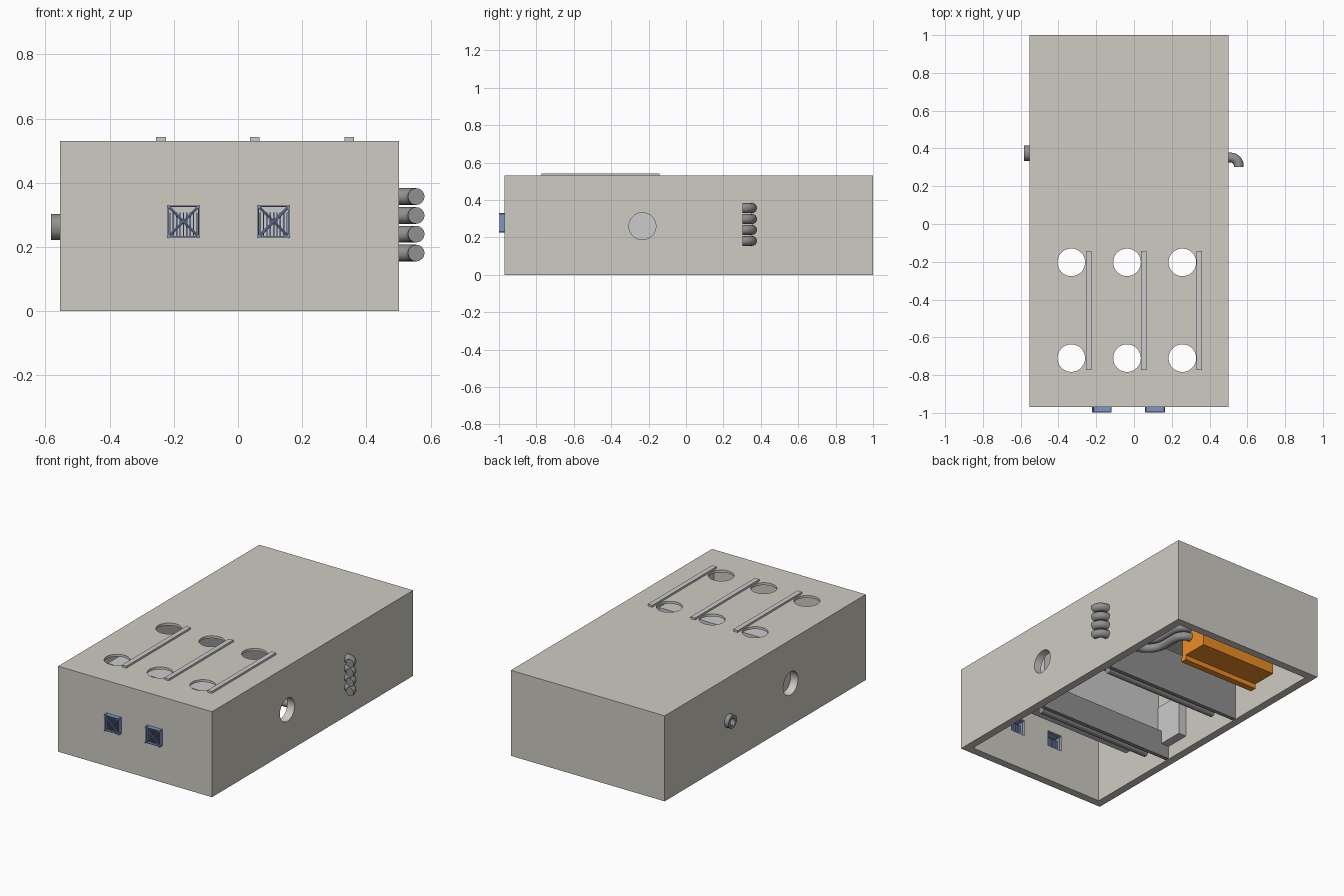
import bpy, math
from mathutils import Vector

if "Cube" in bpy.data.objects:
    bpy.data.objects.remove(bpy.data.objects["Cube"])


def material(name, rgb):
    m = bpy.data.materials.new(name)
    m.diffuse_color = (*rgb, 1)
    m.use_nodes = True
    m.node_tree.nodes["Principled BSDF"].inputs["Base Color"].default_value = m.diffuse_color
    return m


BLUE = material("blue", (0.22, 0.30, 0.55))
ORANGE = material("orange", (0.85, 0.27, 0.02))
DARK = material("dark_grey", (0.28, 0.28, 0.28))
WARM = material("warm_grey", (0.62, 0.60, 0.54))


def box(name, lo, hi, mat=None):
    lo, hi = Vector(lo), Vector(hi)
    bpy.ops.mesh.primitive_cube_add(size=1, location=(lo + hi) / 2)
    o = bpy.context.object
    o.name = name
    o.scale = hi - lo
    bpy.ops.object.transform_apply(location=False, rotation=False)
    if mat:
        o.data.materials.append(mat)
    return o


def rod(name, a, b, r, sides=32, mat=None):
    a, b = Vector(a), Vector(b)
    d = b - a
    bpy.ops.mesh.primitive_cylinder_add(vertices=sides, radius=r, depth=d.length, location=(a + b) / 2)
    o = bpy.context.object
    o.name = name
    o.rotation_euler = d.to_track_quat('Z', 'Y').to_euler()
    bpy.ops.object.transform_apply(location=False, rotation=True)
    bpy.ops.object.shade_smooth_by_angle(angle=math.radians(35))
    if mat:
        o.data.materials.append(mat)
    return o


def cut(target, cutter):
    bpy.context.view_layer.objects.active = target
    m = target.modifiers.new("cut", 'BOOLEAN')
    m.operation, m.solver, m.object = 'DIFFERENCE', 'EXACT', cutter
    bpy.ops.object.modifier_apply(modifier=m.name)
    bpy.data.objects.remove(cutter)


def pipe(name, pts, r, mat=None):
    c = bpy.data.curves.new(name, 'CURVE')
    c.dimensions = '3D'
    c.bevel_depth, c.bevel_resolution, c.use_fill_caps = r, 6, True
    s = c.splines.new('POLY')
    s.points.add(len(pts) - 1)
    for p, q in zip(s.points, pts):
        p.co = (*q, 1)
    s.use_smooth = True
    o = bpy.data.objects.new(name, c)
    bpy.context.collection.objects.link(o)
    if mat:
        c.materials.append(mat)
    return o


def arc(cx, cy, r, a0, a1, z, n=8):
    angles = [math.radians(a0 + (a1 - a0) * i / n) for i in range(n + 1)]
    return [(cx + r * math.cos(a), cy + r * math.sin(a), z) for a in angles]


# open-bottomed casing with a thin lid, round and square openings
case = box("casing", (-0.554, -0.97, 0), (0.501, 1.0, 0.53), WARM)
cut(case, box("cavity", (-0.504, -0.92, -0.1), (0.451, 0.95, 0.515), WARM))
for x in (-0.332, -0.037, 0.256):
    for y in (-0.203, -0.71):
        cut(case, rod("top_hole", (x, y, 0.45), (x, y, 0.6), 0.073, 48, WARM))
for a, b in ((0.4, 0.6), (-0.65, -0.45)):
    cut(case, rod("side_hole", (a, -0.233, 0.26), (b, -0.233, 0.26), 0.072, 48, WARM))
VENTS = (-0.17, 0.111)
for x in VENTS:
    cut(case, box("vent_hole", (x - 0.05, -1.1, 0.229), (x + 0.05, -0.85, 0.329), WARM))
cut(case, rod("outlet_hole", (-0.65, 0.375, 0.262), (-0.45, 0.375, 0.262), 0.039, 32, WARM))

# raised strips on the lid
for x in (-0.24, 0.052, 0.346):
    box("lid_strip", (x - 0.015, -0.772, 0.53), (x + 0.015, -0.142, 0.542))

# blue front grilles: framed corner posts, crossed bars and thin slats
for x in VENTS:
    z, h = 0.279, 0.047
    for s in (-1, 1):
        for t in (-1, 1):
            rod("grille_post", (x + s * h, -0.999, z + t * h), (x + s * h, -0.93, z + t * h), 0.005, 8, BLUE)
        rod("grille_cross", (x - h, -0.994, z - s * h), (x + h, -0.994, z + s * h), 0.004, 8, BLUE)
        box("grille_side", (x + s * h - 0.002, -0.996, z - h), (x + s * h + 0.002, -0.93, z + h), BLUE)
        box("grille_edge", (x - h, -0.996, z + s * h - 0.002), (x + h, -0.93, z + s * h + 0.002), BLUE)
    for i in range(-4, 5):
        sx = x + i * 0.0105
        box("grille_slat", (sx - 0.002, -0.985, z - h), (sx + 0.002, -0.95, z + h * 0.6), BLUE)

# four bent pipes leaving the right wall and running inward to the orange unit
for z in (0.181, 0.24, 0.298, 0.357):
    pts = [(0.555, 0.302, z)] + arc(0.511, 0.308, 0.044, 0, 90, z)
    pts += arc(0.30, 0.482, 0.13, 270, 180, z) + [(0.17, 0.56, z)]
    pts += arc(0.11, 0.58, 0.06, 0, 90, z)
    pipe("coolant_pipe", pts, 0.026, DARK)

# hollow outlet on the left wall
outlet = rod("outlet", (-0.583, 0.375, 0.262), (-0.46, 0.375, 0.262), 0.041, 32, DARK)
cut(outlet, rod("outlet_bore", (-0.7, 0.375, 0.262), (-0.4, 0.375, 0.262), 0.022))

# cross partitions with rods along their feet
for y, top in ((-0.30, 0.17), (0.305, 0.28)):
    box("partition", (-0.504, y - 0.012, 0.004), (0.451, y + 0.012, top), DARK)
    rod("partition_rod", (-0.385, y - 0.055, 0.028), (0.405, y - 0.055, 0.028), 0.025, 24, DARK)

# long block under the lid strips, and a side block behind the left hole
box("long_block", (-0.46, -0.62, 0.17), (0.41, -0.32, 0.44))
box("side_block", (-0.504, -0.32, 0.085), (-0.45, -0.13, 0.34))

# orange unit at the back with a front lip
box("orange_unit", (-0.42, 0.57, 0.08), (0.11, 0.76, 0.30), ORANGE)
box("orange_lip", (-0.42, 0.56, 0.05), (0.11, 0.60, 0.08), ORANGE)
